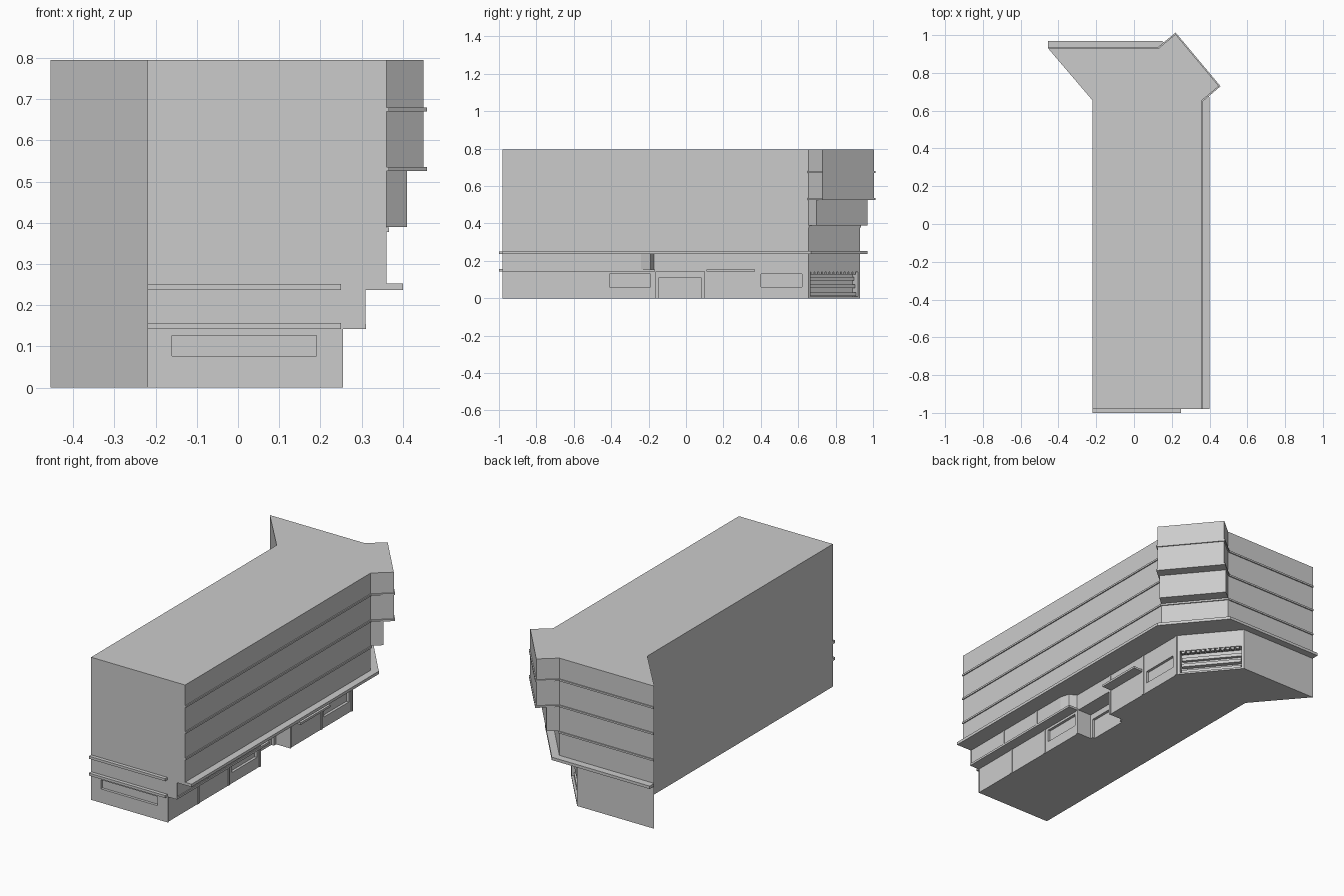
import bpy, bmesh, math
from mathutils import Vector, Matrix

if "Cube" in bpy.data.objects:
    bpy.data.objects.remove(bpy.data.objects["Cube"])

A, B = Vector((0.36, 0.655)), Vector((0.13, 0.93))   # ends of the chamfered corner
U = (B - A).normalized()                             # along the chamfer
N = Vector((U.y, -U.x))                              # outward from the chamfer
LEFT = [(-0.455, 0.93), (-0.22, 0.655), (-0.22, -0.98)]


def prism(name, pts, z0, z1):
    """Extrude a plan polygon between two heights."""
    bm = bmesh.new()
    lo = [bm.verts.new((p[0], p[1], z0)) for p in pts]
    hi = [bm.verts.new((p[0], p[1], z1)) for p in pts]
    bm.faces.new(lo[::-1])
    bm.faces.new(hi)
    n = len(pts)
    for i in range(n):
        bm.faces.new((lo[i], lo[(i + 1) % n], hi[(i + 1) % n], hi[i]))
    bmesh.ops.recalc_face_normals(bm, faces=bm.faces)
    me = bpy.data.meshes.new(name)
    bm.to_mesh(me)
    bm.free()
    ob = bpy.data.objects.new(name, me)
    bpy.context.collection.objects.link(ob)
    return ob


def box(name, x0, x1, y0, y1, z0, z1):
    return prism(name, [(x0, y0), (x1, y0), (x1, y1), (x0, y1)], z0, z1)


def outline(t=0.0, e=0.0, sx=0.0):
    """Plan outline: t = corner bay projection, e = moulding offset, sx = wall setback."""
    s = Vector((sx, 0))
    a, b = A + s, B + s
    pts = [(a.x + e, -0.98)]
    if t:
        pts += [(a.x + e, a.y - 0.767 * e), a + N * (t + e) - U * e,
                b + N * (t + e) + U * e, (b.x - 0.64 * e, b.y + e)]
    else:
        pts += [(a.x + e, a.y + 0.36 * e), (b.x + 0.466 * e, b.y + e)]
    if e:
        pts.append((-0.455, 0.93 + e))
    return pts + LEFT


def corner_box(name, c0, c1, d0, d1, z0, z1, sx=-0.11):
    """Box aligned to the chamfer; c runs along it, d outward from its face."""
    o = A + Vector((sx, 0))
    return prism(name, [o + U * c + N * d for c, d in
                        ((c0, d0), (c0, d1), (c1, d1), (c1, d0))], z0, z1)


def cut(target, cutter):
    m = target.modifiers.new("cut", 'BOOLEAN')
    m.operation = 'DIFFERENCE'
    m.solver = 'EXACT'
    m.object = cutter
    bpy.context.view_layer.objects.active = target
    bpy.ops.object.modifier_apply(modifier=m.name)
    bpy.data.objects.remove(cutter)


# Upper storeys, with the corner bay stepping outward
prism("lower_storey", outline(), 0.24, 0.39)
prism("middle_storey", outline(0.065), 0.39, 0.53)
prism("top_storeys", outline(0.117), 0.53, 0.795)

# Main ledge and thin string courses
prism("main_ledge", outline(e=0.04), 0.237, 0.253)
for i, (z, t) in enumerate(((0.383, 0), (0.53, 0.117), (0.675, 0.117))):
    prism(f"string_course_{i}", outline(t, 0.006), z - 0.005, z + 0.005)

# Set-back ground floor with window and entrance recesses
ground = prism("ground_floor", outline(sx=-0.11), 0.0, 0.24)
cut(ground, box("cutter", -0.16, 0.19, -1.1, -0.965, 0.077, 0.127))
for y0, y1 in ((-0.41, -0.19), (0.40, 0.62)):
    cut(ground, box("cutter", 0.235, 0.4, y0, y1, 0.06, 0.13))
cut(ground, box("cutter", 0.165, 0.4, -0.16, 0.10, -0.1, 0.143))
cut(ground, box("cutter", 0.15, 0.2, -0.145, 0.08, -0.1, 0.11))
cut(ground, corner_box("cutter", 0.015, 0.345, -0.045, 0.1, 0.01, 0.14))

# Corner shopfront: stepped sills and a toothed valance
for i, z in enumerate((0.012, 0.055, 0.095)):
    corner_box(f"corner_sill_{i}", 0.02, 0.34, -0.045, -0.012 - 0.008 * i, z, z + 0.018)
for i in range(12):
    c = 0.022 + i * 0.0265
    corner_box(f"valance_tooth_{i}", c, c + 0.018, -0.02, -0.004, 0.128, 0.14)

# Overhanging first floor that angles back to the ground-floor wall
prism("first_floor_bay", [(0.25, -0.98), (0.305, -0.98), (0.305, -0.24),
                          (0.29, -0.19), (0.25, -0.17)], 0.155, 0.238)

# Canopies along the street side
box("long_canopy", 0.25, 0.31, -0.98, -0.165, 0.143, 0.155)
box("short_canopy", 0.25, 0.31, 0.11, 0.37, 0.143, 0.155)

# Ledges on the front end wall
for i, z in enumerate((0.143, 0.237)):
    box(f"front_ledge_{i}", -0.22, 0.25, -1.0, -0.98, z, z + 0.014)

# Thin pilasters dividing the bays
for i in range(7):
    y = -0.98 + 0.271 * i
    y0 = y if i == 0 else y - 0.006
    box(f"pilaster_{i}", 0.249, 0.254, y0, y + 0.006, 0.0, 0.143 if i < 4 else 0.237)
    if i < 3:
        box(f"upper_pilaster_{i}", 0.304, 0.309, y0, y + 0.006, 0.155, 0.237)
